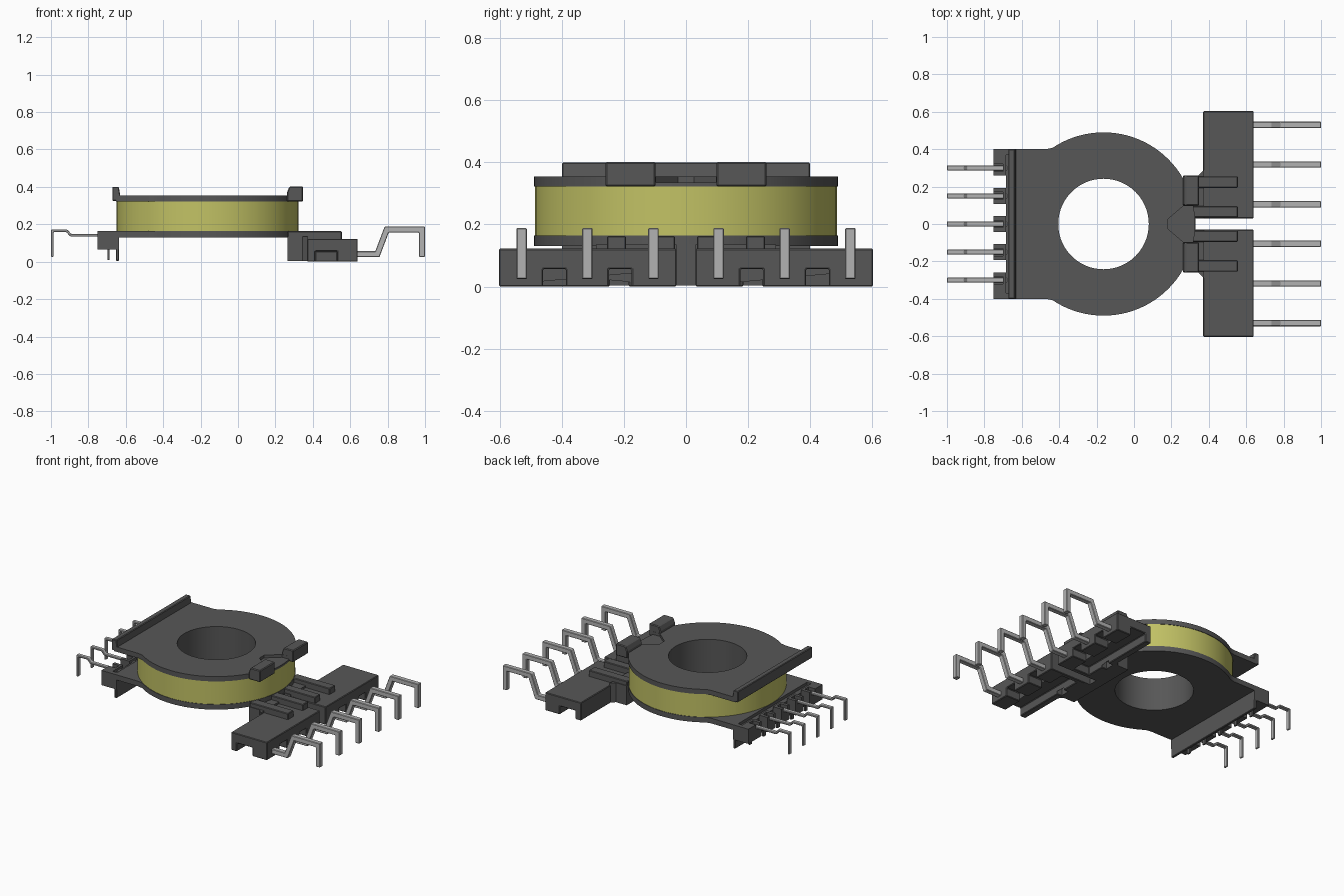
import bpy, bmesh, math
from mathutils import Vector

cube = bpy.data.objects.get("Cube")
if cube:
    bpy.data.objects.remove(cube, do_unlink=True)


def material(name, rgb):
    m = bpy.data.materials.new(name)
    m.use_nodes = True
    m.diffuse_color = (*rgb, 1)
    m.node_tree.nodes["Principled BSDF"].inputs["Base Color"].default_value = (*rgb, 1)
    return m


PLASTIC = material("dark grey plastic", (0.095, 0.095, 0.095))
COPPER = material("yellow winding", (0.54, 0.54, 0.13))
METAL = material("pin metal", (0.45, 0.45, 0.45))
CX, R, HOLE = -0.163, 0.49, 0.242


def activate(ob):
    bpy.ops.object.select_all(action="DESELECT")
    ob.select_set(True)
    bpy.context.view_layer.objects.active = ob


def finish(name, bm, mat, bevel=0.0, smooth=False):
    bmesh.ops.recalc_face_normals(bm, faces=bm.faces)
    me = bpy.data.meshes.new(name)
    bm.to_mesh(me)
    bm.free()
    me.materials.append(mat)
    ob = bpy.data.objects.new(name, me)
    bpy.context.collection.objects.link(ob)
    if bevel:
        add_bevel(ob, bevel)
    if smooth:
        activate(ob)
        bpy.ops.object.shade_smooth_by_angle(angle=math.radians(30))
    return ob


def add_bevel(ob, width):
    b = ob.modifiers.new("edge", "BEVEL")
    b.width, b.segments, b.limit_method = width, 1, "ANGLE"


def prism(name, pts, axis, lo, hi, mat=PLASTIC, bevel=0.0):
    """Extrude a 2D outline along y (points are x, z) or z (points are x, y)."""
    bm = bmesh.new()
    put = (lambda p, t: (p[0], t, p[1])) if axis == "y" else (lambda p, t: (p[0], p[1], t))
    a = [bm.verts.new(put(p, lo)) for p in pts]
    b = [bm.verts.new(put(p, hi)) for p in pts]
    bm.faces.new(a)
    bm.faces.new(b)
    for i in range(len(pts)):
        j = (i + 1) % len(pts)
        bm.faces.new((a[i], a[j], b[j], b[i]))
    return finish(name, bm, mat, bevel)


def box(name, x0, x1, y0, y1, z0, z1, mat=PLASTIC, bevel=0.0):
    y0, y1 = sorted((y0, y1))
    return prism(name, [(x0, y0), (x1, y0), (x1, y1), (x0, y1)], "z", z0, z1, mat, bevel)


def cut(ob, cutters):
    """Subtract the cutters, then delete them."""
    for c in cutters:
        m = ob.modifiers.new("cut", "BOOLEAN")
        m.operation, m.object, m.solver = "DIFFERENCE", c, "EXACT"
        activate(ob)
        bpy.ops.object.modifier_apply(modifier=m.name)
        bpy.data.objects.remove(c, do_unlink=True)


def ring(name, radius, inner, z0, z1, mat):
    """Ring around the core axis; radius is a function of the angle."""
    bm = bmesh.new()
    angles = [2 * math.pi * i / 96 for i in range(96)]
    for reach in (0.49, 0.587):                      # exact corners of the square end
        a = math.atan2(0.4, reach)
        angles += [math.pi - a, math.pi + a]
    angles.sort()
    loops = []
    for a in angles:
        ro = radius(a)
        loops.append([bm.verts.new((CX + r * math.cos(a), r * math.sin(a), z))
                      for r, z in ((inner, z0), (ro, z0), (ro, z1), (inner, z1))])
    for i, p in enumerate(loops):
        q = loops[(i + 1) % len(loops)]
        for k in range(4):
            n = (k + 1) % 4
            bm.faces.new((p[k], p[n], q[n], q[k]))
    return finish(name, bm, mat, smooth=True)


def squared(reach):
    """Circle that widens into a rectangular end toward -x."""
    def radius(a):
        c, s = math.cos(a), abs(math.sin(a))
        return R if c >= 0 else max(R, min(0.4 / max(s, 1e-6), reach / max(-c, 1e-6)))
    return radius


def bent_pin(name, path, thick, y, width):
    """Flat strip following an x, z path, with mitred bends."""
    pts = [Vector(p) for p in path]
    left, right = [], []
    for i, p in enumerate(pts):
        d0 = (p - pts[i - 1]).normalized() if i else None
        d1 = (pts[i + 1] - p).normalized() if i < len(pts) - 1 else None
        d0, d1 = d0 or d1, d1 or d0
        n0, n1 = Vector((-d0.y, d0.x)), Vector((-d1.y, d1.x))
        m = (n0 + n1).normalized()
        off = m * (thick / 2 / m.dot(n1))
        left.append(p + off)
        right.append(p - off)
    return prism(name, left + right[::-1], "y", y - width / 2, y + width / 2, METAL, 0.003)


# Bobbin: flanges, core tube and winding
ring("lower_flange", squared(0.487), HOLE, 0.13, 0.165, PLASTIC)
upper = ring("upper_flange", squared(0.49), HOLE, 0.322, 0.355, PLASTIC)
ring("core_tube", lambda a: 0.27, HOLE, 0.16, 0.326, PLASTIC)
ring("winding", lambda a: R - 0.003, 0.265, 0.163, 0.324, COPPER)

# Wire entry recess in the upper flange
recess = [(0.18, -0.025), (0.265, -0.097), (0.40, -0.097),
          (0.40, 0.097), (0.265, 0.097), (0.18, 0.025)]
cut(upper, [prism("recess_cutter", recess, "z", 0.336, 0.42)])

# Upper lip and stop blocks
prism("upper_lip", [(-0.672, 0.325), (-0.625, 0.325), (-0.637, 0.40), (-0.672, 0.40)],
      "y", -0.4, 0.4, bevel=0.004)
for s, side in ((1, "left"), (-1, "right")):
    prism(f"{side}_stop_block", [(0.262, 0.322), (0.348, 0.322), (0.348, 0.402),
                                 (0.275, 0.402), (0.262, 0.37)],
          "y", *sorted((s * 0.098, s * 0.26)), bevel=0.005)

# Pin row on the -x side: comb, wall and end cheeks
comb = box("comb", -0.75, -0.635, -0.4, 0.4, 0.065, 0.165)
cutters = [box("groove_cutter", -0.685, -0.652, -0.37, 0.37, 0.145, 0.2)]
for y in (-0.3, -0.15, 0, 0.15, 0.3):
    cutters.append(box("slot_cutter", -0.80, -0.70, y - 0.02, y + 0.02, 0.135, 0.2))
for y in (-0.225, -0.075, 0.075, 0.225):
    cutters.append(box("notch_cutter", -0.80, -0.685, y - 0.033, y + 0.033, 0.03, 0.2))
cut(comb, cutters)
box("comb_wall", -0.652, -0.635, -0.4, 0.4, 0.005, 0.135, bevel=0.003)

for i in range(5):
    y = 0.15 * (i - 2)
    bent_pin(f"short_pin_{i + 1}", [(-0.68, 0.142), (-0.895, 0.142), (-0.915, 0.165),
                                    (-0.993, 0.165), (-0.993, 0.025)], 0.013, y, 0.028)
    box(f"wire_post_{i + 1}", -0.699, -0.688, y - 0.012, y + 0.012, 0.01, 0.07)

# Neck joining the bobbin to the terminal blocks
neck = [(0.265, -0.26), (0.345, -0.26), (0.375, -0.29), (0.375, -0.03), (0.33, -0.03),
        (0.33, 0.03), (0.375, 0.03), (0.375, 0.29), (0.345, 0.26), (0.265, 0.26)]
prism("neck", neck, "z", 0.003, 0.135)

# Terminal blocks with underside channels, guide ribs and long pins
for s, side in ((1, "left"), (-1, "right")):
    block = box(f"{side}_terminal_block", 0.37, 0.64, s * 0.03, s * 0.603, 0.0, 0.122)
    cutters = [box("channel_cutter", 0.413, 0.53, s * 0.06, s * 0.70, -0.05, 0.057)]
    for y in (0.212, 0.424):
        cutters.append(box("notch_cutter", 0.50, 0.70, s * (y - 0.037), s * (y + 0.037), -0.05, 0.056))
    cutters.append(box("inner_notch_cutter", 0.36, 0.45, s * 0.185, s * 0.245, -0.05, 0.05))
    cut(block, cutters)
    add_bevel(block, 0.004)
    for k, (y0, y1) in enumerate(((0.035, 0.095), (0.193, 0.255))):
        box(f"{side}_guide_rib_{k + 1}", 0.265, 0.555, s * y0, s * y1, 0.11, 0.163, bevel=0.004)
    for k, y in enumerate((0.105, 0.318, 0.53)):
        bent_pin(f"{side}_long_pin_{k + 1}", [(0.60, 0.04), (0.745, 0.04), (0.795, 0.172),
                                              (0.984, 0.172), (0.984, 0.025)],
                 0.032, s * y, 0.034)
